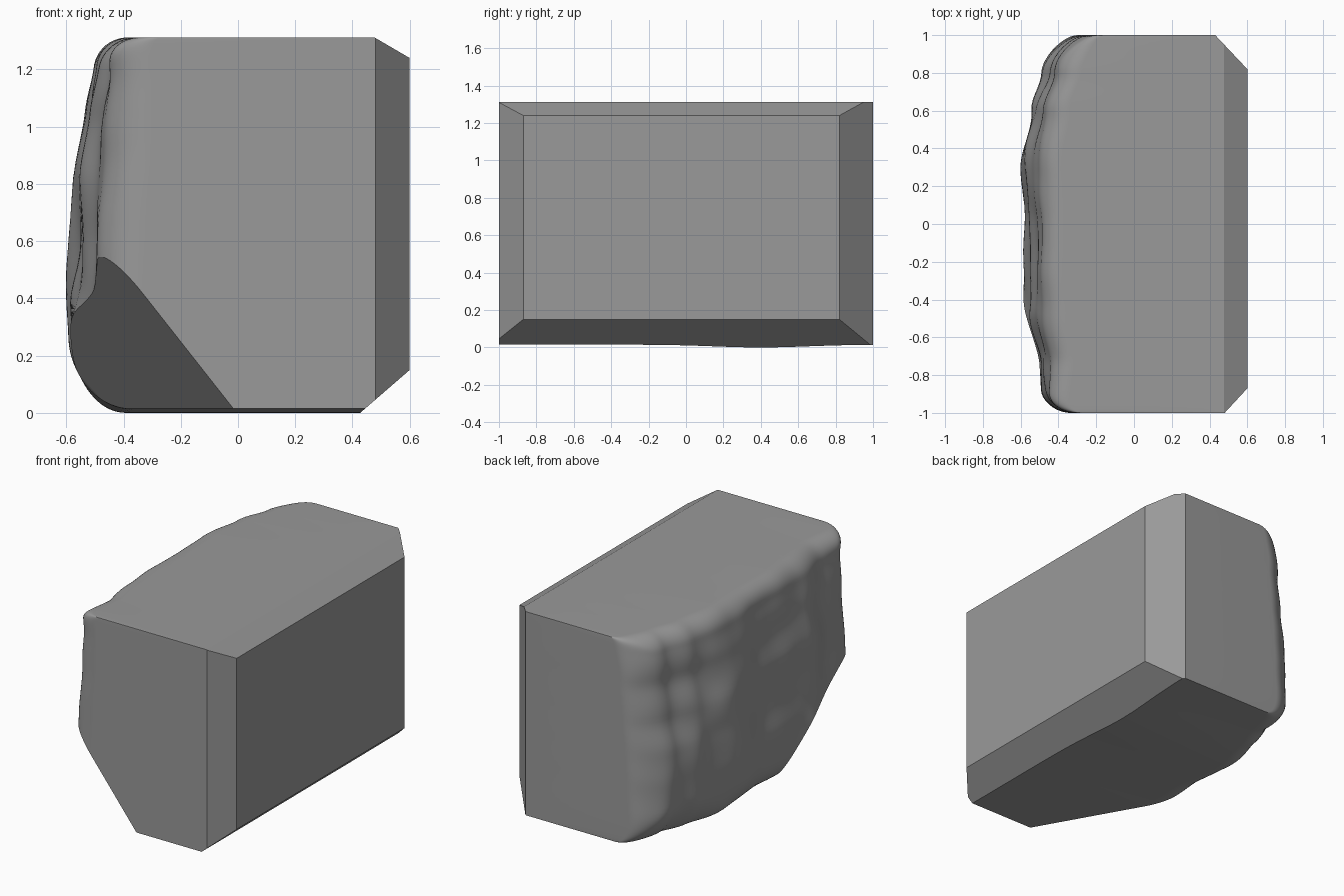
import bpy, bmesh, math
from mathutils import Vector, noise

if "Cube" in bpy.data.objects:
    bpy.data.objects.remove(bpy.data.objects["Cube"])

BOTTOM, TOP = 0.015, 1.312
NY, NZ = 96, 64


def lerp_table(table, v):
    for (a, p), (b, q) in zip(table, table[1:]):
        if v <= b:
            t = max(0.0, (v - a) / (b - a))
            t = t * t * (3 - 2 * t)
            return p + (q - p) * t
    return table[-1][1]


# Broad shape of the rough left side: outline along y, lean along z
OUTLINE = [(-1, -.49), (-.75, -.50), (-.45, -.56), (0, -.565), (.3, -.585), (.6, -.54), (.8, -.48), (1, -.42)]
LEAN = [(0, 0), (.3, -.005), (.8, .02), (1.05, .05), (1.31, .07)]


def rounding(d, r, depth):
    """Quarter-round falloff of the given depth within r of a border."""
    t = min(1.0, max(0.0, 1 - d / r))
    return depth * (1 - math.sqrt(1 - t * t))


def left_x(y, z):
    lean = lerp_table([(-1, .3), (-.3, 1)], y)
    x = lerp_table(OUTLINE, y) + lean * lerp_table(LEAN, z)
    p = Vector((0.3, y * 2.0, z * 2.3))
    x += 0.035 * noise.noise(p) + 0.016 * noise.noise(p * 2.2)
    x = max(x, -0.602)
    dy = rounding(y + 1, .12, .16) + rounding(1 - y, .15, .14)
    dz = rounding(z - BOTTOM, .24, .18) + rounding(TOP - z, .10, .12)
    return x + math.hypot(dy, dz)


# Rough face as a height field, denser near its borders
bm = bmesh.new()
rows = []
for i in range(NY + 1):
    y = math.sin(math.pi / 2 * (2 * i / NY - 1))
    row = []
    for j in range(NZ + 1):
        s = (math.sin(math.pi / 2 * (2 * j / NZ - 1)) + 1) / 2
        z = BOTTOM + (TOP - BOTTOM) * s
        # slight swelling of the underside toward the back
        sag = 0.015 * math.exp(-((y - .4) / .35) ** 2) * (1 - s) ** 4
        row.append(bm.verts.new((left_x(y, z), y, z - sag)))
    rows.append(row)
for i in range(NY):
    for j in range(NZ):
        bm.faces.new((rows[i][j], rows[i + 1][j], rows[i + 1][j + 1], rows[i][j + 1]))

# Extrude the border across to the flat right side
border = [e for e in bm.edges if e.is_boundary]
ext = bmesh.ops.extrude_edge_only(bm, edges=border)
for v in ext["geom"]:
    if isinstance(v, bmesh.types.BMVert):
        v.co.x = 0.6
bmesh.ops.holes_fill(bm, edges=[e for e in bm.edges if e.is_boundary], sides=0)
bmesh.ops.recalc_face_normals(bm, faces=bm.faces)


def cut(point, normal):
    bmesh.ops.bisect_plane(bm, geom=bm.verts[:] + bm.edges[:] + bm.faces[:], dist=1e-5,
                           plane_co=point, plane_no=normal, clear_outer=True)
    bmesh.ops.holes_fill(bm, edges=[e for e in bm.edges if e.is_boundary], sides=0)


# Chamfers around the right side
cut((.6, 0, 1.24), (.07, 0, .12))
cut((.6, 0, .15), (.13, 0, -.15))
cut((.6, .82, 0), (.18, 0.17, 0))
cut((.6, -.87, 0), (.13, -.12, 0))

# Large facet at the front lower left corner
a, b, c = Vector((-.02, -1, .02)), Vector((-.5, -1, .63)), Vector((-.42, -.28, .01))
n = (b - a).cross(c - a).normalized()
cut(a, n if n.x < 0 else -n)

bmesh.ops.recalc_face_normals(bm, faces=bm.faces)
mesh = bpy.data.meshes.new("rock_block")
bm.to_mesh(mesh)
bm.free()

# Dark grey stone
stone = bpy.data.materials.new("dark_stone")
stone.diffuse_color = (0.32, 0.32, 0.32, 1)
stone.use_nodes = True
stone.node_tree.nodes["Principled BSDF"].inputs["Base Color"].default_value = stone.diffuse_color
mesh.materials.append(stone)

rock = bpy.data.objects.new("rock_block", mesh)
bpy.context.collection.objects.link(rock)
bpy.context.view_layer.objects.active = rock
rock.select_set(True)
bpy.ops.object.shade_smooth_by_angle(angle=math.radians(28))
